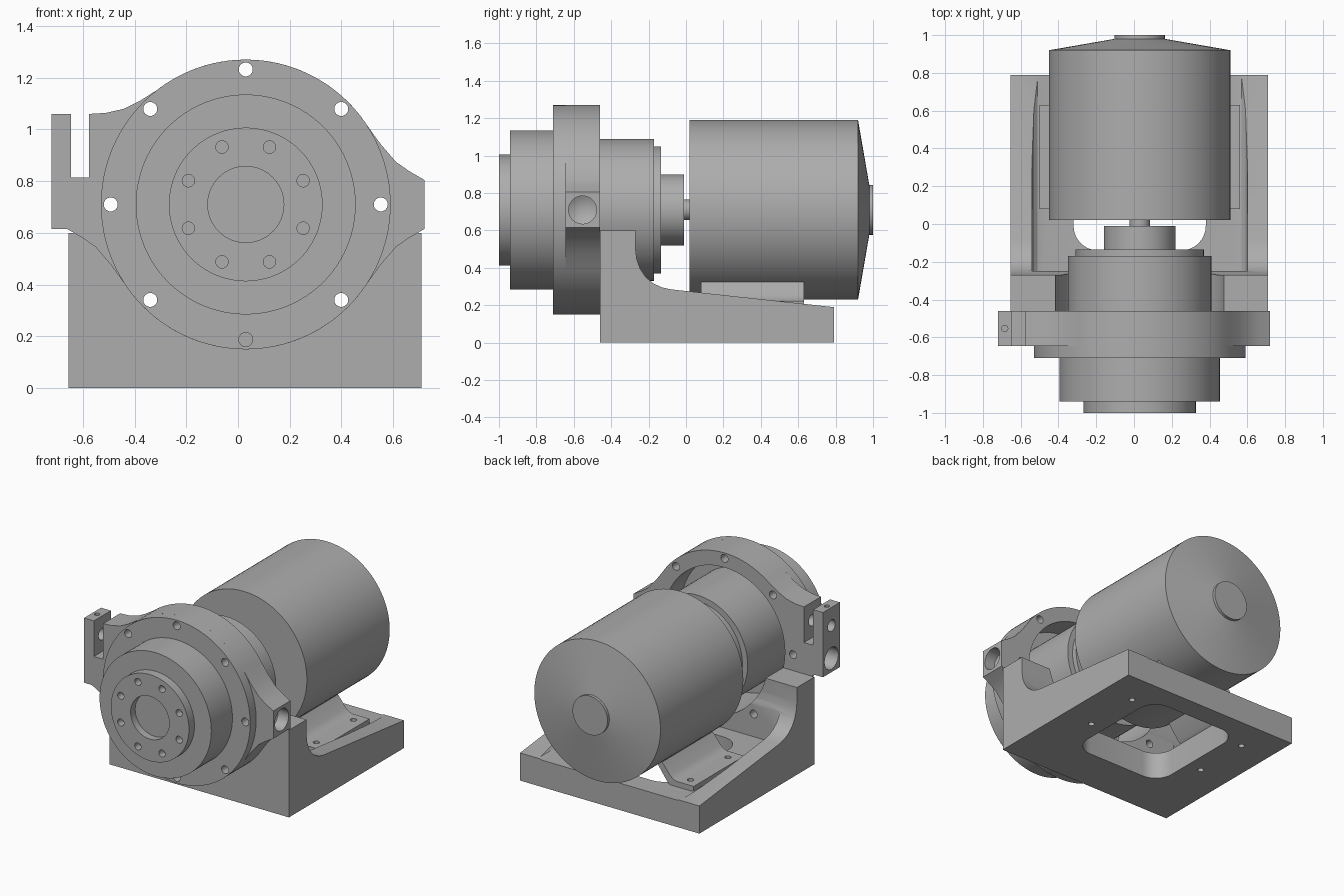
import bpy, bmesh
from math import sin, cos, radians, tau
from mathutils import Vector

if "Cube" in bpy.data.objects:
    bpy.data.objects.remove(bpy.data.objects["Cube"])

CX, CZ = 0.03, 0.71          # main shaft axis
X, Y, Z = Vector((1, 0, 0)), Vector((0, 1, 0)), Vector((0, 0, 1))

steel = bpy.data.materials.new("plain_grey")
steel.use_nodes = True
grey = (0.42, 0.42, 0.42, 1)
steel.diffuse_color = grey
steel.node_tree.nodes["Principled BSDF"].inputs["Base Color"].default_value = grey


def add_lathe(bm, profile, origin, axis, steps=32):
    """Revolve (distance along axis, radius) points about an axis."""
    side = axis.orthogonal().normalized()
    origin = Vector(origin)
    verts = [bm.verts.new(origin + axis * d + side * r) for d, r in profile]
    edges = [bm.edges.new(pair) for pair in zip(verts, verts[1:])]
    bmesh.ops.spin(bm, geom=verts + edges, cent=origin, axis=axis,
                   angle=tau, steps=steps)


def add_hole(bm, origin, axis, radius, depth, tip=0, steps=24):
    add_lathe(bm, [(0, 0), (0, radius), (depth, radius), (depth + tip, 0)],
              origin, axis, steps)


def add_prism(bm, points, place, start, end):
    """Extrude a 2D outline; place maps (a, b, depth) to a position."""
    low = [bm.verts.new(place(a, b, start)) for a, b in points]
    high = [bm.verts.new(place(a, b, end)) for a, b in points]
    bm.faces.new(low)
    bm.faces.new(high[::-1])
    for i in range(len(low)):
        j = (i + 1) % len(low)
        bm.faces.new((low[i], high[i], high[j], low[j]))


def along_x(a, b, d):
    return (d, a, b)


def along_y(a, b, d):
    return (a, d, b)


def along_z(a, b, d):
    return (a, b, d)


def make(name, bm):
    bmesh.ops.remove_doubles(bm, verts=bm.verts, dist=0.0001)
    bmesh.ops.recalc_face_normals(bm, faces=bm.faces)
    mesh = bpy.data.meshes.new(name)
    bm.to_mesh(mesh)
    bm.free()
    mesh.materials.append(steel)
    obj = bpy.data.objects.new(name, mesh)
    bpy.context.collection.objects.link(obj)
    return obj


def activate(obj):
    bpy.ops.object.select_all(action='DESELECT')
    obj.select_set(True)
    bpy.context.view_layer.objects.active = obj


def cut(obj, bm):
    cutter = make("cutter", bm)
    cutter.hide_render = True
    mod = obj.modifiers.new("cut", 'BOOLEAN')
    mod.operation, mod.solver, mod.object = 'DIFFERENCE', 'EXACT', cutter
    activate(obj)
    bpy.ops.object.modifier_apply(modifier=mod.name)
    bpy.data.objects.remove(cutter)


def smooth(obj):
    activate(obj)
    bpy.ops.object.shade_smooth_by_angle(angle=radians(25))


def turned(name, profile):
    bm = bmesh.new()
    add_lathe(bm, profile, (CX, 0, CZ), Y, 96)
    return make(name, bm)


def ring_point(angle, radius):
    return CX + radius * cos(radians(angle)), CZ + radius * sin(radians(angle))


def arc(start, end, radius, count):
    return [ring_point(start + (end - start) * i / count, radius) for i in range(count + 1)]


def bolt_circle(bm, radius, offset, start, depth, size):
    for i in range(8):
        x, z = ring_point(offset + 45 * i, radius)
        add_hole(bm, (x, start, z), Y, size, depth)


# Gearbox with stepped output flange and bolt holes
gearbox = turned("gearbox", [
    (-0.95, 0), (-0.95, 0.147), (-1, 0.147), (-1, 0.297), (-0.94, 0.297),
    (-0.94, 0.425), (-0.71, 0.425), (-0.71, 0.56), (-0.645, 0.56),
    (-0.645, 0.38), (-0.17, 0.38), (-0.17, 0.34), (-0.135, 0.34), (-0.135, 0)])
bm = bmesh.new()
bolt_circle(bm, 0.24, 22.5, -1.05, 0.1, 0.024)
bolt_circle(bm, 0.522, 0, -0.75, 0.15, 0.027)
cut(gearbox, bm)
smooth(gearbox)

# Coupling, shaft and motor
smooth(turned("coupling", [(-0.135, 0), (-0.135, 0.19), (-0.01, 0.19), (-0.01, 0)]))
smooth(turned("motor_shaft", [(-0.01, 0), (-0.01, 0.055), (0.02, 0.055), (0.02, 0)]))
motor = turned("motor", [(0.02, 0), (0.02, 0.48), (0.92, 0.48), (0.98, 0.133),
                         (1, 0.133), (1, 0)])
smooth(motor)

# Ring bracket with a plain right ear and a slotted left ear
curve = [(0.55, 0.945), (0.61, 0.875), (0.66, 0.84), (0.72, 0.805)]
outline = arc(33, 128, 0.56, 30)
outline += [(-0.38, 1.11), (-0.44, 1.08), (-0.51, 1.064), (-0.575, 1.06),
            (-0.575, 0.815), (-0.645, 0.815), (-0.645, 1.06), (-0.72, 1.06)]
outline += [(-0.72, 0.615)]
outline += [(2 * CX - x, 2 * CZ - z) for x, z in reversed(curve)]
outline += arc(213, 327, 0.56, 36)
outline += [(x, 2 * CZ - z) for x, z in curve] + curve[::-1]
bm = bmesh.new()
add_prism(bm, outline, along_y, -0.645, -0.46)
bracket = make("ring_bracket", bm)
bm = bmesh.new()
add_hole(bm, (CX, -0.7, CZ), Y, 0.46, 0.4, steps=96)
cut(bracket, bm)
bm = bmesh.new()
bolt_circle(bm, 0.522, 0, -0.7, 0.3, 0.027)
cut(bracket, bm)
bm = bmesh.new()
add_hole(bm, (0.8, -0.553, CZ), -X, 0.075, 0.16, 0.04)
add_hole(bm, (-0.8, -0.553, CZ), X, 0.075, 0.19, 0.04)
add_hole(bm, (-0.8, -0.553, 0.935), X, 0.04, 0.28, 0.02)
add_hole(bm, (-0.685, -0.553, 1.1), -Z, 0.017, 0.09)
cut(bracket, bm)
smooth(bracket)

# Base: side profile, then cradle notch, trough, floor opening and holes
bm = bmesh.new()
add_prism(bm, [(-0.46, 0), (0.79, 0), (0.79, 0.19), (-0.08, 0.285), (-0.13, 0.296),
               (-0.175, 0.317), (-0.215, 0.35), (-0.245, 0.395), (-0.263, 0.445),
               (-0.27, 0.5), (-0.27, 0.6), (-0.46, 0.6)],
          along_x, -0.655, 0.71)
base = make("base", bm)
bm = bmesh.new()
add_hole(bm, (CX, -0.5, CZ), Y, 0.46, 0.35, steps=96)
cut(base, bm)
half = [(0.57, 1), (0.57, 0.24), (0.56, 0.21), (0.54, 0.192), (0.51, 0.185)]
bm = bmesh.new()
add_prism(bm, [(CX + x, z) for x, z in half]
          + [(CX - x, z) for x, z in reversed(half)], along_y, -0.25, 1)
cut(base, bm)
opening = []
for corner, (x, y) in enumerate([(1, 1), (-1, 1), (-1, -1), (1, -1)]):
    for i in range(9):
        a = radians(90 * corner + 90 * i / 8)
        opening.append((CX + x * 0.22 + 0.13 * cos(a), 0.25 + y * 0.26 + 0.13 * sin(a)))
bm = bmesh.new()
add_prism(bm, opening, along_z, -0.1, 0.21)
cut(base, bm)
foot_holes = [(CX + s * 0.457, y) for s in (-1, 1) for y in (0.155, 0.56)]
bm = bmesh.new()
for x, y in foot_holes:
    add_hole(bm, (x, y, -0.1), Z, 0.02, 0.4)
for angle in (225, 315):
    x, z = ring_point(angle, 0.522)
    add_hole(bm, (x, -0.5, z), Y, 0.027, 0.3)
cut(base, bm)
smooth(base)

# Motor feet, flat flange rising into a web under the motor
for name, s in (("left_foot", 1), ("right_foot", -1)):
    bm = bmesh.new()
    add_prism(bm, [(CX + s * x, z) for x, z in (
        (0.53, 0.185), (0.53, 0.222), (0.4, 0.222), (0.375, 0.23), (0.35, 0.25),
        (0.29, 0.325), (0.25, 0.31), (0.33, 0.2), (0.35, 0.185))], along_y, 0.08, 0.63)
    foot = make(name, bm)
    bm = bmesh.new()
    for x, y in foot_holes:
        if (x - CX) * s > 0:
            add_hole(bm, (x, y, 0.1), Z, 0.02, 0.3)
    cut(foot, bm)
    smooth(foot)
